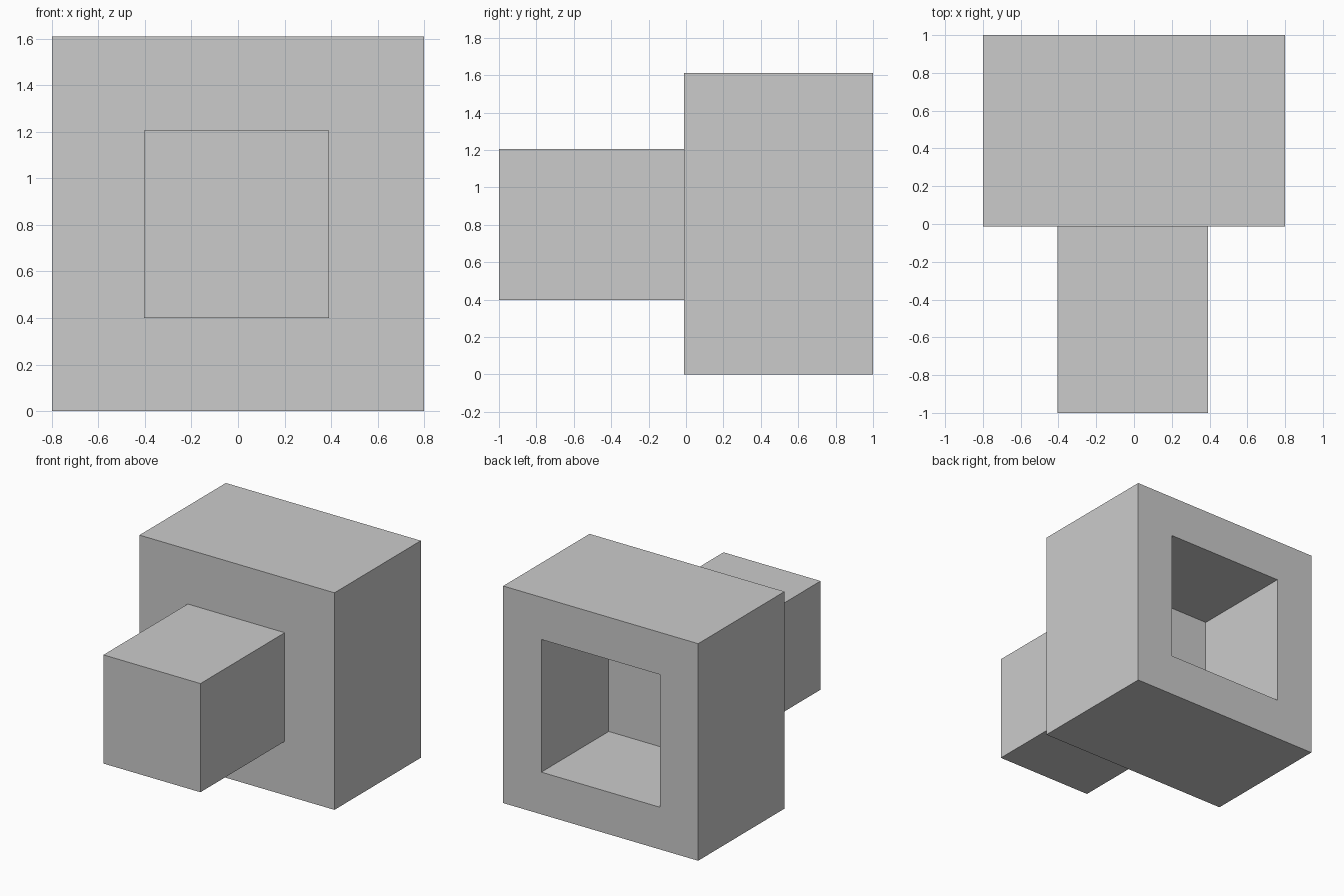
import bpy, bmesh
from mathutils import Vector

if "Cube" in bpy.data.objects:
    bpy.data.objects.remove(bpy.data.objects["Cube"])

bm = bmesh.new()


def inset_and_push(direction, margin, depth, shift):
    """Inset the outer face that looks along direction, then push it by depth."""
    bm.normal_update()
    face = max(bm.faces, key=lambda f: f.normal.dot(direction))
    bmesh.ops.inset_region(bm, faces=[face], thickness=margin, use_even_offset=True)
    bmesh.ops.translate(bm, verts=face.verts[:], vec=shift)
    pushed = bmesh.ops.extrude_discrete_faces(bm, faces=[face])["faces"][0]
    bmesh.ops.translate(bm, verts=pushed.verts[:], vec=direction * depth)


# main housing
bmesh.ops.create_cube(bm, size=1)
bmesh.ops.scale(bm, vec=(1.6, 1.012, 1.61), verts=bm.verts)
bmesh.ops.translate(bm, vec=(0, 0.494, 0.805), verts=bm.verts)

# square recess in the back
inset_and_push(Vector((0, 1, 0)), 0.313, -0.79, Vector((0, 0, 0)))

# solid square block on the front
inset_and_push(Vector((0, -1, 0)), 0.402, 0.988, Vector((-0.006, 0, -0.003)))

bmesh.ops.recalc_face_normals(bm, faces=bm.faces)
mesh = bpy.data.meshes.new("hollow_housing")
bm.to_mesh(mesh)
bm.free()
bpy.context.collection.objects.link(bpy.data.objects.new("hollow_housing", mesh))
